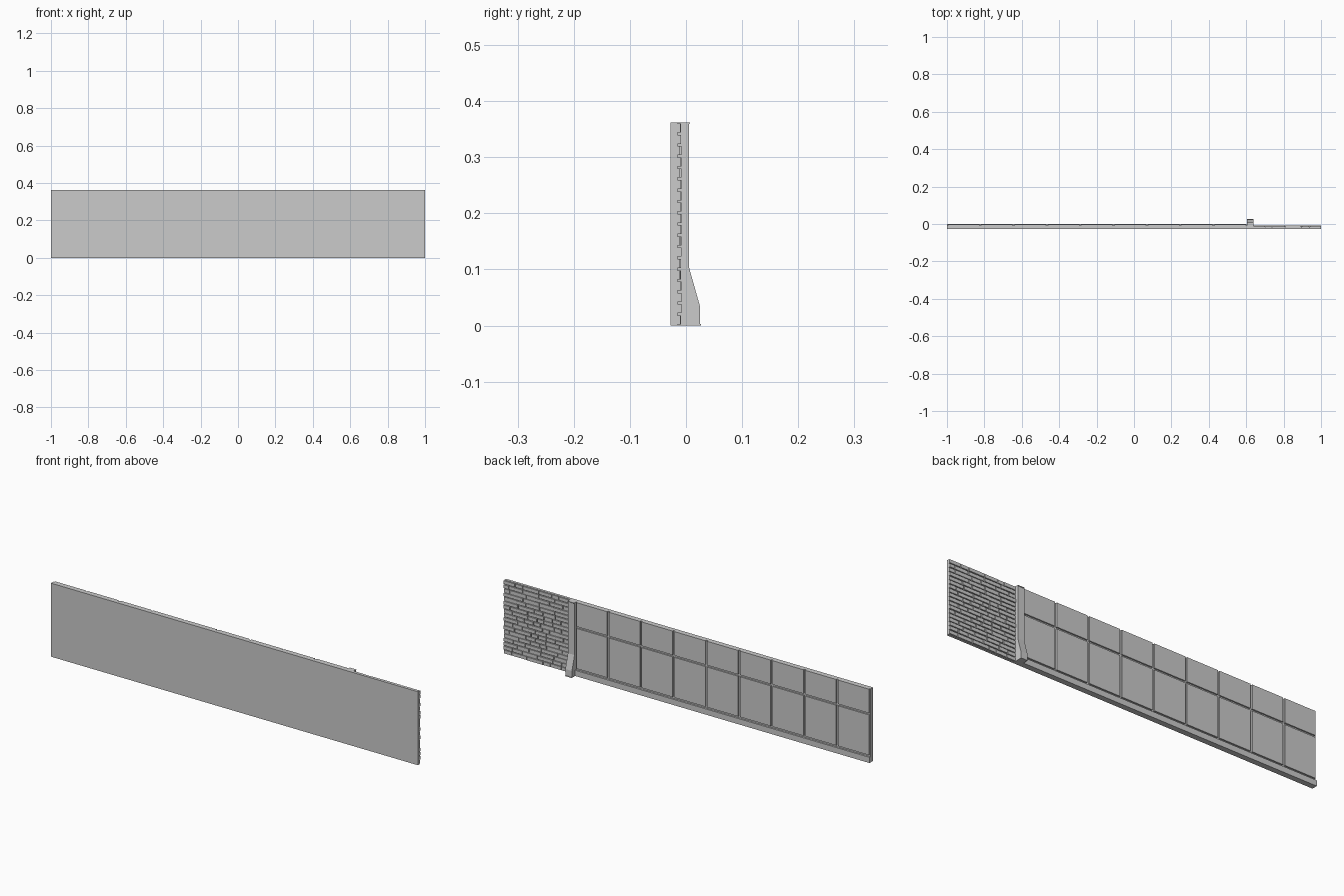
import bpy
import bmesh
import random

random.seed(4)
cube = bpy.data.objects.get("Cube")
if cube:
    bpy.data.objects.remove(cube, do_unlink=True)

HEIGHT = 0.362
FRONT = -0.028
PIER_L, PIER_R = 0.604, 0.64

grey = bpy.data.materials.new("concrete_grey")
grey.use_nodes = True
colour = (0.6, 0.6, 0.6, 1)
grey.diffuse_color = colour
grey.node_tree.nodes["Principled BSDF"].inputs["Base Color"].default_value = colour


def finish(name, bm):
    bmesh.ops.recalc_face_normals(bm, faces=bm.faces)
    mesh = bpy.data.meshes.new(name)
    bm.to_mesh(mesh)
    bm.free()
    mesh.materials.append(grey)
    obj = bpy.data.objects.new(name, mesh)
    bpy.context.collection.objects.link(obj)
    return obj


def add_box(bm, x0, x1, y0, y1, z0, z1):
    verts = bmesh.ops.create_cube(bm, size=1)["verts"]
    for v in verts:
        v.co.x = x1 if v.co.x > 0 else x0
        v.co.y = y1 if v.co.y > 0 else y0
        v.co.z = z1 if v.co.z > 0 else z0


def box(name, *bounds):
    bm = bmesh.new()
    add_box(bm, *bounds)
    return finish(name, bm)


# Flat wall slabs behind the panels and the stonework
PANEL_FLOOR, STONE_FLOOR = -0.009, -0.015
box("panel_backing", -1, PIER_L, FRONT, PANEL_FLOOR, 0, HEIGHT)
box("stone_backing", PIER_R, 1, FRONT, STONE_FLOOR, 0, HEIGHT)

# Plinth under the panels
box("plinth", -1, PIER_L, PANEL_FLOOR, 0.0, 0, 0.028)

# Two rows of panels separated by open joints
COLUMNS, JOINT = 9, 0.005
pitch = (PIER_L + 1) / COLUMNS
bm = bmesh.new()
for col in range(COLUMNS):
    left = -1 + col * pitch
    for low, high in ((0.037, 0.235), (0.244, HEIGHT)):
        add_box(bm, left + JOINT, left + pitch - JOINT,
                PANEL_FLOOR, -0.002, low, high)
finish("wall_panels", bm)

# Coursed stonework with random lengths and slightly varied faces
COURSES, GAP = 18, 0.004
course = HEIGHT / COURSES
bm = bmesh.new()
for row in range(COURSES):
    x = PIER_R
    z = row * course
    while x < 1:
        end = x + random.uniform(0.035, 0.095)
        if end > 0.975:
            end = 1
        face = random.uniform(-0.011, -0.008)
        add_box(bm, x, end if end == 1 else end - GAP, STONE_FLOOR, face,
                z + GAP / 2, z + course - GAP / 2)
        x = end
finish("stone_courses", bm)

# Pier with a flared foot, thin cap and thin base, extruded from its profile
profile = [(FRONT, 0), (0.027, 0), (0.027, 0.003), (0.025, 0.003),
           (0.025, 0.034), (0.005, 0.105), (0.005, 0.358),
           (0.007, 0.36), (0.007, HEIGHT), (FRONT, HEIGHT)]
bm = bmesh.new()
side = bm.faces.new([bm.verts.new((PIER_L, y, z)) for y, z in profile])
extruded = bmesh.ops.extrude_face_region(bm, geom=[side], use_keep_orig=True)["geom"]
bmesh.ops.translate(bm, vec=(PIER_R - PIER_L, 0, 0),
                    verts=[g for g in extruded if isinstance(g, bmesh.types.BMVert)])
finish("pier", bm)
